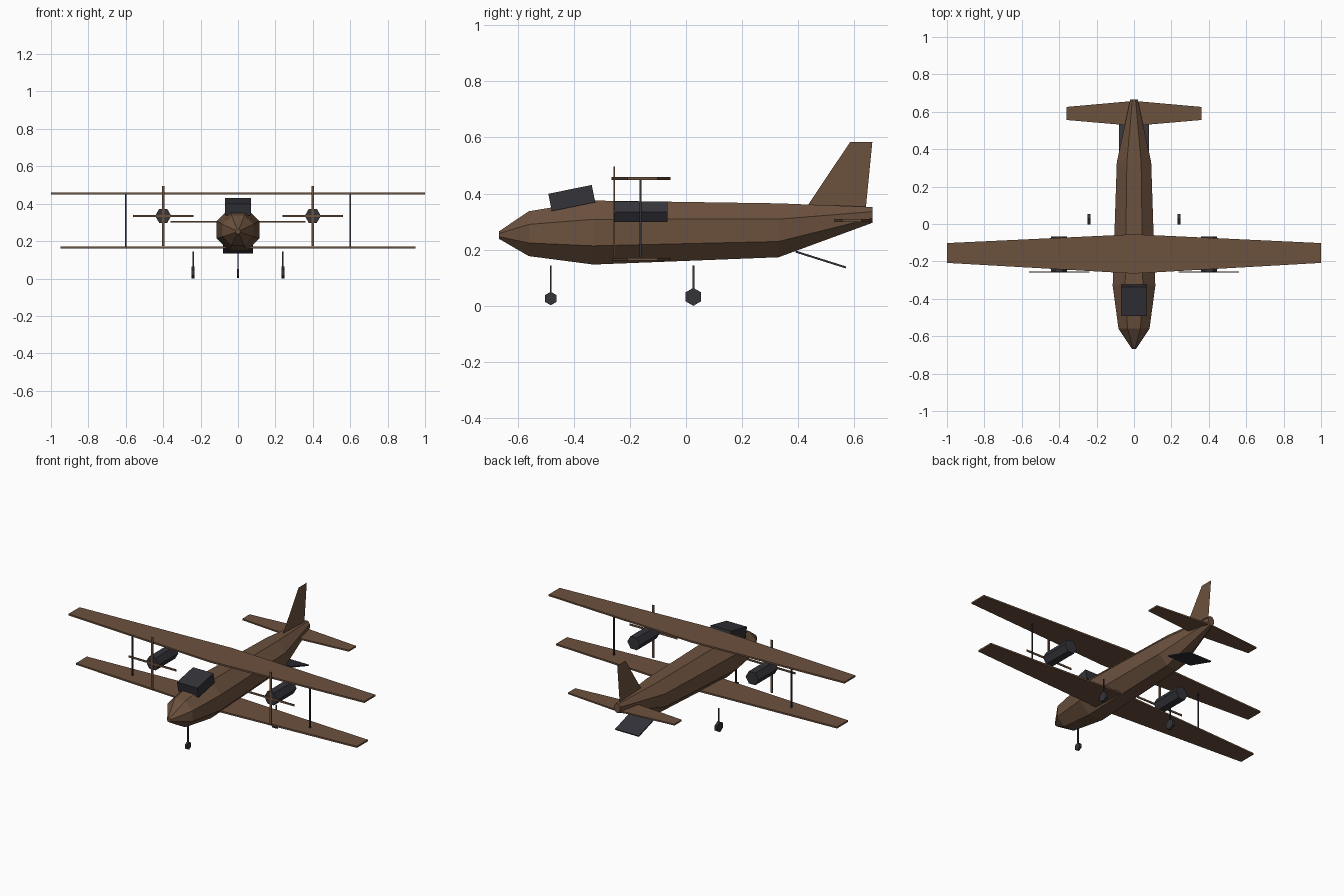
import bpy, bmesh
from math import sin, cos, pi, radians
from mathutils import Vector

if "Cube" in bpy.data.objects:
    bpy.data.objects.remove(bpy.data.objects["Cube"])


def material(name, rgb):
    m = bpy.data.materials.new(name)
    m.use_nodes = True
    m.diffuse_color = (*rgb, 1)
    m.node_tree.nodes["Principled BSDF"].inputs["Base Color"].default_value = (*rgb, 1)
    return m


BROWN = material("brown", (0.15, 0.083, 0.048))
DARK = material("dark grey", (0.033, 0.033, 0.041))


def finish(name, bm, mat):
    bmesh.ops.recalc_face_normals(bm, faces=bm.faces)
    mesh = bpy.data.meshes.new(name)
    bm.to_mesh(mesh)
    bm.free()
    mesh.materials.append(mat)
    obj = bpy.data.objects.new(name, mesh)
    bpy.context.collection.objects.link(obj)
    return obj


def loft(name, rings, mat):
    """Skin a list of equal-sized point rings and cap both ends."""
    bm = bmesh.new()
    loops = [[bm.verts.new(p) for p in ring] for ring in rings]
    for a, b in zip(loops, loops[1:]):
        for i in range(len(a)):
            j = (i + 1) % len(a)
            bm.faces.new((a[i], a[j], b[j], b[i]))
    bm.faces.new(loops[0])
    bm.faces.new(loops[-1])
    return finish(name, bm, mat)


def box(name, centre, size, mat, tilt=0):
    bm = bmesh.new()
    bmesh.ops.create_cube(bm, size=1)
    bmesh.ops.scale(bm, vec=size, verts=bm.verts)
    obj = finish(name, bm, mat)
    obj.location = centre
    obj.rotation_euler.x = tilt
    return obj


def polygon(sides, start):
    return [(cos(start + 2 * pi * i / sides), sin(start + 2 * pi * i / sides))
            for i in range(sides)]


def prism(name, centre, radius, length, axis, start, mat):
    """Six-sided cylinder along x or y."""
    rings = []
    for end in (-length / 2, length / 2):
        rings.append([Vector(centre) + (Vector((end, u * radius, v * radius)) if axis == "x"
                                        else Vector((u * radius, end, v * radius)))
                      for u, v in polygon(6, start)])
    return loft(name, rings, mat)


def wing(name, half_span, z, root, tip, thick):
    """Straight tapered wing; root and tip are (front, back) y values."""
    rings = []
    for x, (front, back) in ((-half_span, tip), (0, root), (half_span, tip)):
        rings.append([(x, front, z - thick / 2), (x, back, z - thick / 2),
                      (x, back, z + thick / 2), (x, front, z + thick / 2)])
    return loft(name, rings, BROWN)


# Fuselage: flat-topped octagons (y, centre z, half width, half height)
stations = [(-0.667, 0.252, 0.012, 0.013), (-0.56, 0.257, 0.083, 0.08),
            (-0.33, 0.261, 0.114, 0.114), (0.33, 0.269, 0.092, 0.096),
            (0.665, 0.324, 0.02, 0.028)]
flat = 1 / cos(pi / 8)
loft("fuselage", [[(u * w * flat, y, z + v * h * flat) for u, v in polygon(8, pi / 8)]
                  for y, z, w, h in stations], BROWN)

# Wings and tailplane
wing("upper_wing", 1.0, 0.454, (-0.265, -0.055), (-0.208, -0.102), 0.01)
wing("lower_wing", 0.95, 0.166, (-0.265, -0.055), (-0.208, -0.102), 0.01)
wing("tailplane", 0.36, 0.304, (0.525, 0.658), (0.556, 0.626), 0.009)

# Fin: a single thin sheet
bm = bmesh.new()
bm.faces.new([bm.verts.new((0, y, z)) for y, z in
              ((0.432, 0.355), (0.64, 0.34), (0.664, 0.584), (0.585, 0.584))])
finish("tail_fin", bm, BROWN)

# Cockpit and rear ramp
box("cockpit", (0, -0.407, 0.384), (0.138, 0.158, 0.063), DARK, radians(11.5))
box("rear_ramp", (0, 0.48, 0.165), (0.16, 0.188, 0.007), DARK, radians(-17.5))

# Engines, propellers, wing struts and main wheels on both sides
for side, s in (("left", 1), ("right", -1)):
    prism(side + "_engine", (s * 0.4, -0.161, 0.335), 0.043, 0.19, "y", 0, DARK)
    box(side + "_propeller_vertical", (s * 0.4, -0.256, 0.335), (0.014, 0.005, 0.322), BROWN)
    box(side + "_propeller_horizontal", (s * 0.4, -0.256, 0.335), (0.322, 0.005, 0.011), BROWN)
    box(side + "_wing_strut", (s * 0.6, -0.162, 0.315), (0.007, 0.007, 0.285), DARK)
    box(side + "_main_leg", (s * 0.24, 0.026, 0.094), (0.007, 0.007, 0.1), DARK)
    prism(side + "_main_wheel", (s * 0.24, 0.026, 0.032), 0.032, 0.016, "x", pi / 6, DARK)

# Nose gear
box("nose_leg", (0, -0.482, 0.089), (0.007, 0.007, 0.11), DARK)
prism("nose_wheel", (0, -0.482, 0.026), 0.024, 0.013, "x", pi / 6, DARK)
